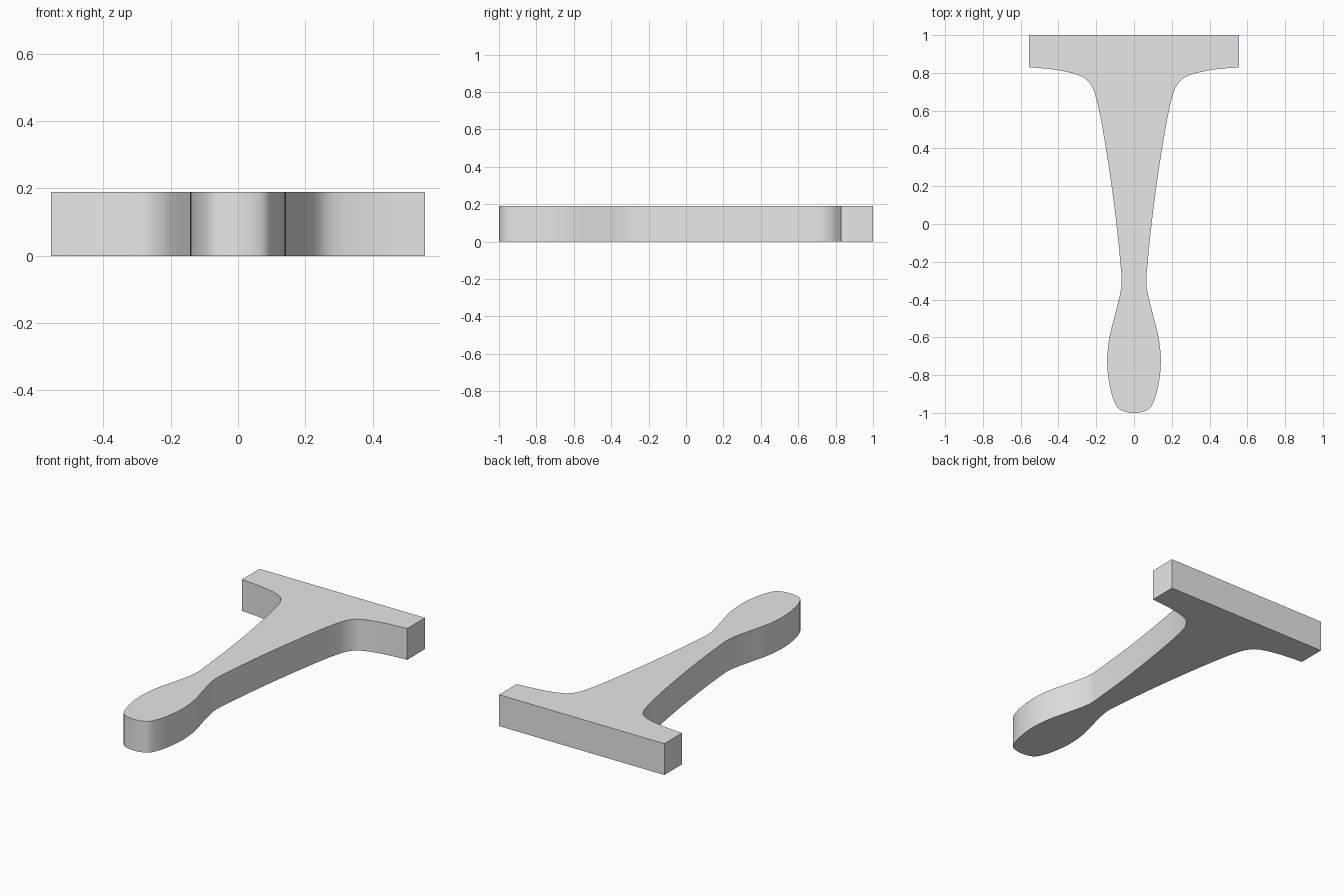
import bpy
import bmesh
from mathutils import Vector
from mathutils.geometry import interpolate_bezier

cube = bpy.data.objects.get("Cube")
if cube:
    bpy.data.objects.remove(cube, do_unlink=True)

THICKNESS = 0.19
STEPS = 6

# Half outline from the crossbar's lower corner down to the handle tip
half = [Vector(p) for p in (
    (0.555, 0.83), (0.42, 0.817), (0.3, 0.79), (0.245, 0.758), (0.207, 0.69),
    (0.162, 0.48), (0.105, 0.1), (0.068, -0.25), (0.067, -0.33), (0.095, -0.46),
    (0.13, -0.6), (0.142, -0.73), (0.128, -0.86), (0.1, -0.95), (0.07, -0.985),
    (0, -1))]


def smooth_path(points):
    """Pass a smooth curve through the points, ending level at the tip."""
    mirrored = Vector((-points[-2].x, points[-2].y))
    padded = [points[0]] + points + [mirrored]
    tangents = [(padded[i + 2] - padded[i]).normalized() for i in range(len(points))]
    path = []
    for i in range(len(points) - 1):
        a, b = points[i], points[i + 1]
        reach = (b - a).length / 3
        path += interpolate_bezier(a, a + tangents[i] * reach,
                                   b - tangents[i + 1] * reach, b, STEPS)[:-1]
    return path + [points[-1]]


# Full outline: square crossbar end, right curve, tip, mirrored curve
side = [Vector((0.555, 1))] + [p.to_2d() for p in smooth_path(half)]
outline = side + [Vector((-p.x, p.y)) for p in reversed(side[:-1])]

# Extrude the outline into a flat slab
bm = bmesh.new()
base = bm.faces.new([bm.verts.new((p.x, p.y, 0)) for p in outline])
extruded = bmesh.ops.extrude_face_region(bm, geom=[base], use_keep_orig=True)
top_verts = [g for g in extruded["geom"] if isinstance(g, bmesh.types.BMVert)]
bmesh.ops.translate(bm, verts=top_verts, vec=(0, 0, THICKNESS))
bmesh.ops.recalc_face_normals(bm, faces=bm.faces)
mesh = bpy.data.meshes.new("handled_crossbar")
bm.to_mesh(mesh)
bm.free()

# Single plain grey
grey = bpy.data.materials.new("light_grey")
grey.use_nodes = True
colour = (0.8, 0.8, 0.8, 1)
grey.diffuse_color = colour
for node in grey.node_tree.nodes:
    if node.type == "BSDF_PRINCIPLED":
        node.inputs["Base Color"].default_value = colour
mesh.materials.append(grey)

slab = bpy.data.objects.new("handled_crossbar", mesh)
bpy.context.collection.objects.link(slab)
bpy.ops.object.select_all(action="DESELECT")
slab.select_set(True)
bpy.context.view_layer.objects.active = slab
bpy.ops.object.shade_smooth_by_angle(angle=0.6)
